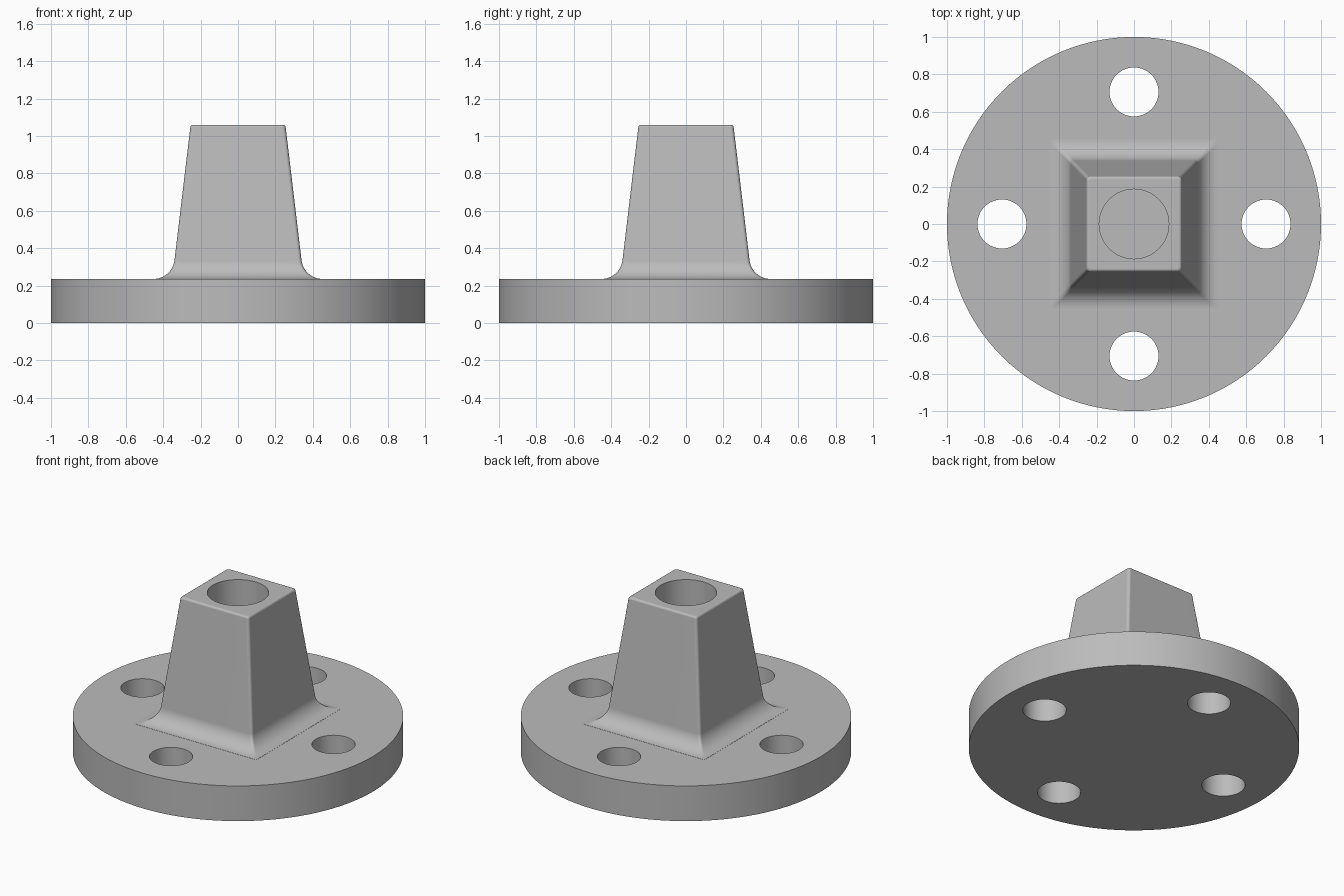
import bpy
import bmesh
from math import sin, cos, pi, radians

cube = bpy.data.objects.get("Cube")
if cube:
    bpy.data.objects.remove(cube, do_unlink=True)

FLANGE_TOP = 0.235
TOP = 1.06
DRAFT = radians(6.8)

grey = bpy.data.materials.new("plain grey")
grey.use_nodes = True
grey.diffuse_color = (0.5, 0.5, 0.5, 1)
grey.node_tree.nodes["Principled BSDF"].inputs["Base Color"].default_value = (0.5, 0.5, 0.5, 1)


def finish(bm, name):
    bmesh.ops.recalc_face_normals(bm, faces=bm.faces)
    mesh = bpy.data.meshes.new(name)
    bm.to_mesh(mesh)
    bm.free()
    mesh.materials.append(grey)
    obj = bpy.data.objects.new(name, mesh)
    bpy.context.collection.objects.link(obj)
    return obj


def cylinder(name, radius, low, high, x=0, y=0, sides=64):
    bm = bmesh.new()
    bmesh.ops.create_cone(bm, cap_ends=True, segments=sides, radius1=radius,
                          radius2=radius, depth=high - low)
    bmesh.ops.translate(bm, verts=bm.verts, vec=(x, y, (low + high) / 2))
    return finish(bm, name)


def arc(cx, cz, r, start, end, steps):
    angles = [start + (end - start) * i / steps for i in range(steps + 1)]
    return [(cx + r * cos(a), cz + r * sin(a)) for a in angles]


def rounded_square(half, r, steps=4):
    """Outline of a square with rounded corners."""
    points = []
    for q in range(4):
        a = q * pi / 2
        sx, sy = (1, 1, -1, -1)[q] * (half - r), (1, -1, -1, 1)[(q + 3) % 4 - 3] * 0
        sx = (half - r) * (1 if q in (0, 3) else -1)
        sy = (half - r) * (1 if q in (0, 1) else -1)
        points += arc(sx, sy, r, a, a + pi / 2, steps)
    return points


def boolean(obj, other, operation):
    mod = obj.modifiers.new(operation.title(), 'BOOLEAN')
    mod.operation, mod.object, mod.solver = operation, other, 'EXACT'
    bpy.context.view_layer.objects.active = obj
    bpy.ops.object.modifier_apply(modifier=mod.name)
    bpy.data.objects.remove(other, do_unlink=True)


# Tapered square post: side profile with rounded rim and flared foot
profile = arc(0.24, TOP - 0.015, 0.015, pi / 2, DRAFT, 4)
profile += arc(0.451, FLANGE_TOP + 0.113, 0.112, pi + DRAFT, 1.5 * pi, 12)
profile.append((0.451, FLANGE_TOP - 0.04))

bm = bmesh.new()
rings = [[bm.verts.new((x, y, z)) for x, y in rounded_square(half, 0.018)]
         for half, z in profile]
for upper, lower in zip(rings, rings[1:]):
    for i in range(len(upper)):
        j = (i + 1) % len(upper)
        bm.faces.new((upper[i], upper[j], lower[j], lower[i]))
bm.faces.new(rings[0])
bm.faces.new(rings[-1])
post = finish(bm, "post")

# Round flange joined to the post
base = cylinder("flanged_post", 1, 0, FLANGE_TOP, sides=128)
boolean(base, post, 'UNION')

# Blind socket in the post and four bolt holes
boolean(base, cylinder("socket_cutter", 0.186, FLANGE_TOP, TOP + 0.1), 'DIFFERENCE')
for k in range(4):
    a = k * pi / 2
    hole = cylinder("bolt_hole_cutter", 0.131, -0.1, 0.4, 0.706 * cos(a), 0.706 * sin(a))
    boolean(base, hole, 'DIFFERENCE')

# Smooth shading with crisp rims
bpy.ops.object.select_all(action='DESELECT')
base.select_set(True)
bpy.context.view_layer.objects.active = base
bpy.ops.object.shade_smooth_by_angle(angle=radians(35))
weighted = base.modifiers.new("Weighted Normals", 'WEIGHTED_NORMAL')
weighted.keep_sharp = True
